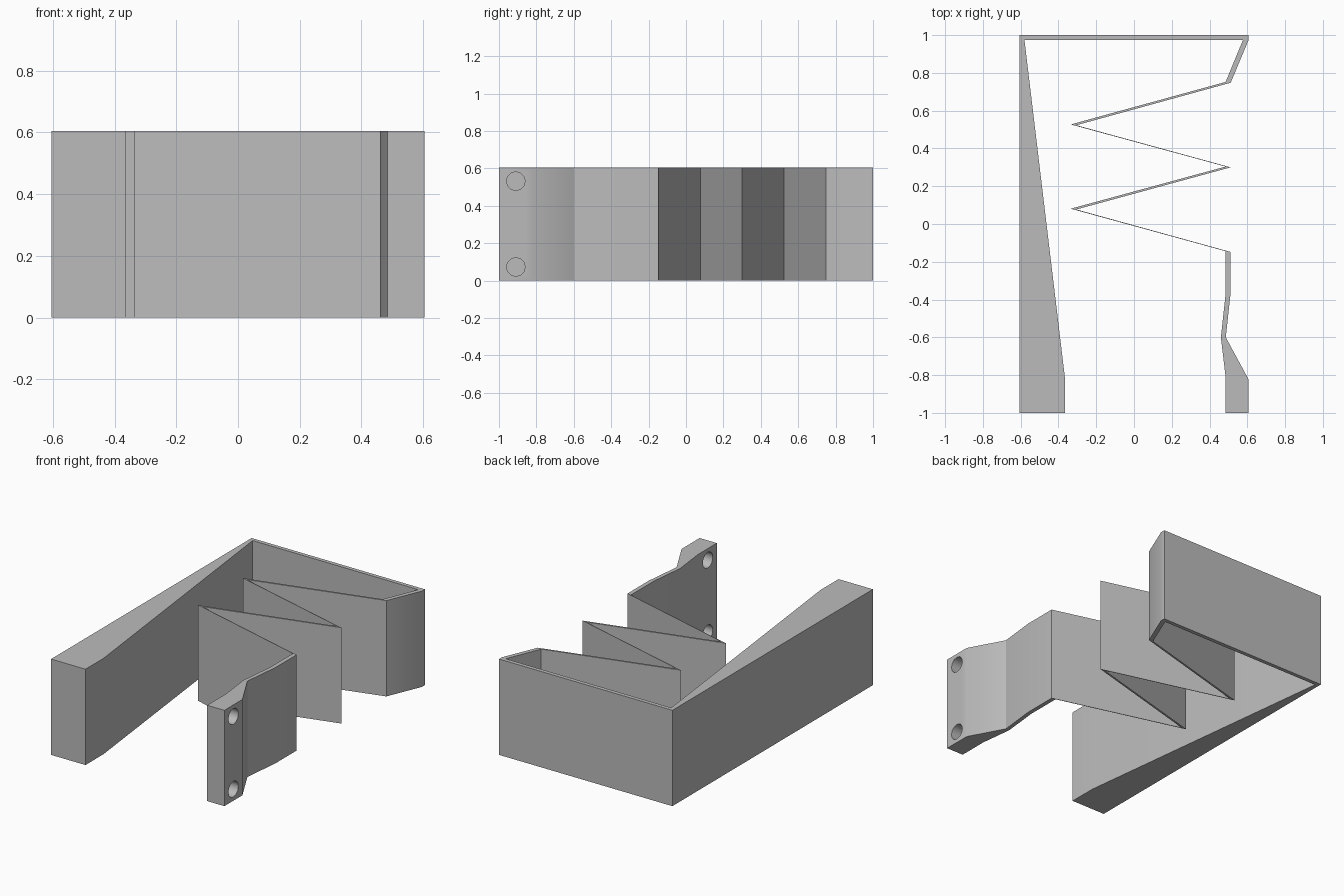
import bpy
import bmesh
from math import pi, radians
from mathutils import Matrix

HEIGHT = 0.605

cube = bpy.data.objects.get("Cube")
if cube:
    bpy.data.objects.remove(cube, do_unlink=True)

grey = bpy.data.materials.new("plain grey")
grey.use_nodes = True
colour = (0.5, 0.5, 0.5, 1)
grey.diffuse_color = colour
grey.node_tree.nodes["Principled BSDF"].inputs["Base Color"].default_value = colour


def add_object(name, bm):
    mesh = bpy.data.meshes.new(name)
    bmesh.ops.recalc_face_normals(bm, faces=bm.faces)
    bm.to_mesh(mesh)
    bm.free()
    mesh.materials.append(grey)
    obj = bpy.data.objects.new(name, mesh)
    bpy.context.collection.objects.link(obj)
    return obj


# Plan outline, running around the bracket
tapered_arm = [(-0.605, 1), (-0.605, -1), (-0.365, -1), (-0.365, -0.82), (-0.58, 0.975)]
back_wall_inner = [(0.577, 0.975)]
fold_y = [0.75, 0.525, 0.302, 0.079, -0.146]
spring_inner = [((-0.335 if i % 2 else 0.485), y + 0.002) for i, y in enumerate(fold_y)]
mounting_arm = [(0.485, -0.37), (0.46, -0.6), (0.485, -0.81), (0.485, -1),
                (0.605, -1), (0.605, -0.82), (0.486, -0.6), (0.512, -0.36)]
spring_outer = [((-0.305 if i % 2 else 0.512), y - 0.002) for i, y in enumerate(fold_y)][::-1]
back_wall_outer = [(0.605, 0.97), (0.605, 1)]
outline = (tapered_arm + back_wall_inner + spring_inner + mounting_arm
           + spring_outer + back_wall_outer)

# Bracket body, extruded upwards
bm = bmesh.new()
base = bm.faces.new([bm.verts.new((x, y, 0)) for x, y in outline])
top = bmesh.ops.extrude_face_region(bm, geom=[base])["geom"]
bmesh.ops.translate(bm, vec=(0, 0, HEIGHT),
                    verts=[v for v in top if isinstance(v, bmesh.types.BMVert)])
body = add_object("spring_bracket", bm)

# Two screw holes through the mounting arm
bm = bmesh.new()
for z in (0.073, HEIGHT - 0.073):
    place = Matrix.Translation((0.545, -0.91, z)) @ Matrix.Rotation(pi / 2, 4, "Y")
    bmesh.ops.create_cone(bm, cap_ends=True, segments=12, radius1=0.05,
                          radius2=0.05, depth=0.3, matrix=place)
cutter = add_object("screw_hole_cutter", bm)
cutter.hide_render = True

cut = body.modifiers.new("screw holes", "BOOLEAN")
cut.operation = "DIFFERENCE"
cut.solver = "EXACT"
cut.object = cutter
bpy.ops.object.select_all(action="DESELECT")
body.select_set(True)
bpy.context.view_layer.objects.active = body
bpy.ops.object.modifier_apply(modifier=cut.name)
bpy.data.objects.remove(cutter, do_unlink=True)
bpy.ops.object.shade_smooth_by_angle(angle=radians(31))
